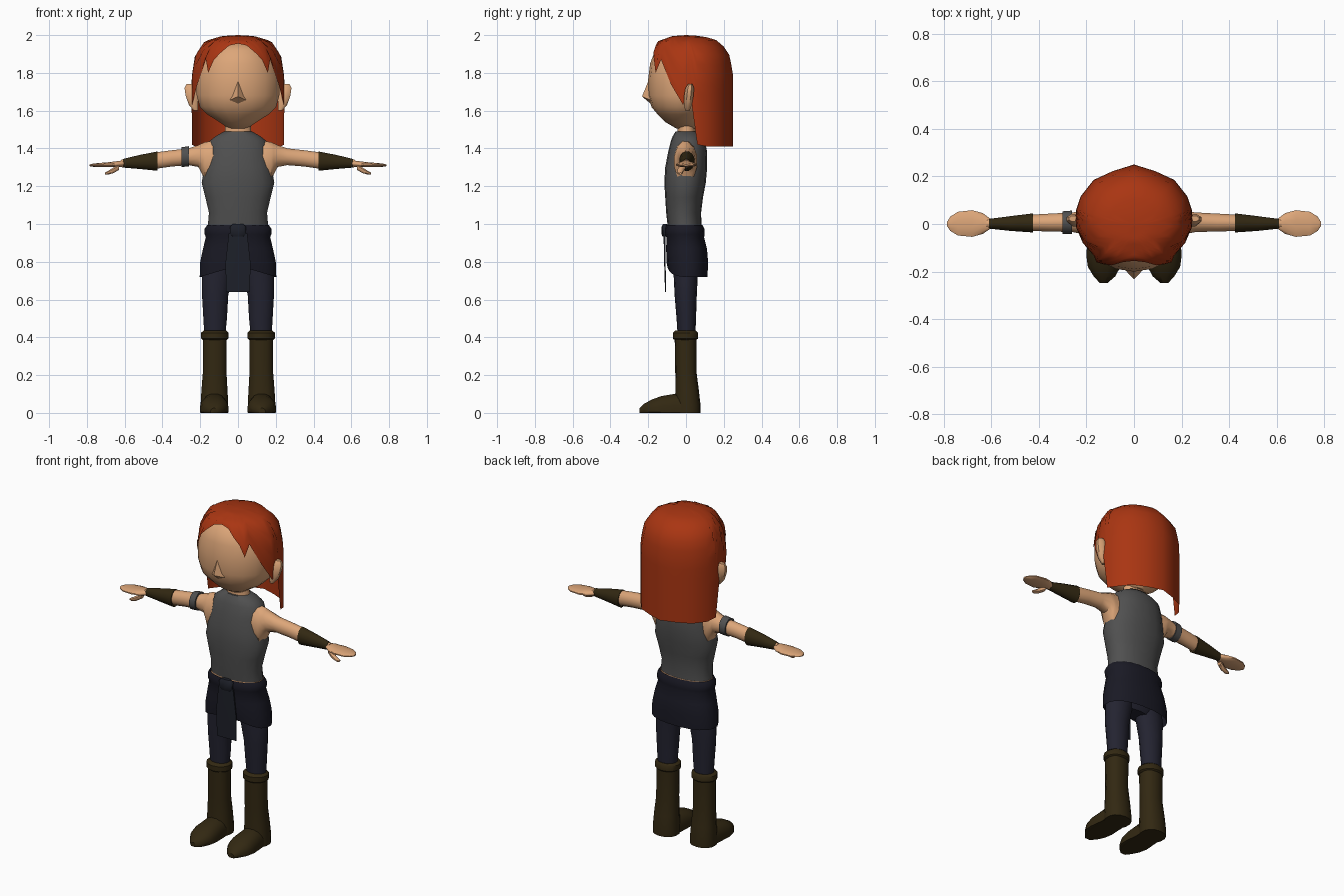
import bpy, bmesh, math
from mathutils import Vector

def material(name, r, g, b):
    m = bpy.data.materials.new(name)
    m.diffuse_color = (r, g, b, 1)
    return m

SKIN = material("skin", .72, .38, .19)
HAIR = material("red_hair", .40, .036, .006)
SHIRT = material("grey_cloth", .08, .08, .08)
LEATHER = material("brown_leather", .032, .021, .006)
PANTS = material("navy_trousers", .017, .017, .030)
WRAP = material("dark_wrap", .010, .010, .018)
FLAP = material("slate_flap", .013, .015, .023)

def finish(name, bm, mat, mirror=False, angle=45):
    bmesh.ops.remove_doubles(bm, verts=bm.verts, dist=.0005)
    bmesh.ops.recalc_face_normals(bm, faces=bm.faces)
    me = bpy.data.meshes.new(name)
    bm.to_mesh(me)
    bm.free()
    me.materials.append(mat)
    ob = bpy.data.objects.new(name, me)
    bpy.context.collection.objects.link(ob)
    if mirror:
        ob.modifiers.new("mirror", 'MIRROR')
    bpy.ops.object.select_all(action='DESELECT')
    ob.select_set(True)
    bpy.context.view_layer.objects.active = ob
    bpy.ops.object.shade_smooth_by_angle(angle=math.radians(angle))
    return ob

def loft(name, mat, axis, rings, mirror=False, n=14, p=2.0, caps=True, edit=None, angle=45):
    """Rings are (position on axis, a0, a1, b0, b1): bounds on the other two axes."""
    bm = bmesh.new()
    loops = []
    for t, a0, a1, b0, b1 in rings:
        loop = []
        for i in range(n):
            q = 2 * math.pi * (i + .5) / n
            c, s = math.cos(q), math.sin(q)
            a = (a0 + a1) / 2 + (a1 - a0) / 2 * math.copysign(abs(c) ** (2 / p), c)
            b = (b0 + b1) / 2 + (b1 - b0) / 2 * math.copysign(abs(s) ** (2 / p), s)
            co = {'x': (t, a, b), 'y': (a, t, b), 'z': (a, b, t)}[axis]
            loop.append(bm.verts.new(co))
        loops.append(loop)
    for l0, l1 in zip(loops, loops[1:]):
        for i in range(n):
            j = (i + 1) % n
            bm.faces.new((l0[i], l0[j], l1[j], l1[i]))
    if caps:
        bm.faces.new(loops[0])
        bm.faces.new(loops[-1])
    if edit:
        edit(loops)
    return finish(name, bm, mat, mirror, angle)

def body(rows):
    return [(z, -w, w, f, b) for z, w, f, b in rows]

# Head, neck, nose and ears
loft("head", SKIN, 'z', body([
    (1.505, .05, -.05, .06), (1.54, .10, -.11, .09), (1.58, .165, -.15, .12),
    (1.62, .205, -.183, .15), (1.68, .222, -.2, .17), (1.77, .225, -.2, .18),
    (1.85, .21, -.19, .18), (1.92, .165, -.163, .14), (1.96, .10, -.1, .09)]), n=18)
loft("neck", SKIN, 'z', body([(1.44, .085, -.05, .06), (1.50, .07, -.045, .05),
                              (1.56, .07, -.045, .05)]))
bm = bmesh.new()
bridge, tip, left, right, base = [bm.verts.new(c) for c in (
    (0, -.198, 1.76), (0, -.233, 1.675), (-.045, -.185, 1.655),
    (.045, -.185, 1.655), (0, -.185, 1.635))]
for f in ((bridge, left, tip), (bridge, tip, right), (tip, left, base), (tip, base, right)):
    bm.faces.new(f)
finish("nose", bm, SKIN, angle=60)
loft("ear", SKIN, 'z', [(1.60, .21, .235, -.005, .02), (1.63, .21, .262, -.012, .032),
                        (1.68, .21, .28, -.012, .042), (1.72, .21, .286, -.005, .044),
                        (1.74, .23, .275, .01, .035)], True, n=8)

# Hair: columns running from the crown to a cut hemline (x, y, hem height)
PROFILE = [(0, 2.0), (.35, 1.995), (.72, 1.968), (.93, 1.89), (1, 1.78), (1, 1.40)]
COLUMNS = [(0, -.205, 1.955), (.06, -.205, 1.945), (.105, -.195, 1.905), (.135, -.18, 1.87),
           (.16, -.163, 1.80), (.18, -.14, 1.87), (.215, -.08, 1.74), (.243, -.015, 1.63),
           (.245, .015, 1.73), (.245, .035, 1.60), (.243, .06, 1.42), (.225, .115, 1.41),
           (.17, .185, 1.41), (.09, .222, 1.41), (0, .25, 1.41)]

def strand(x, y, hem, rows=14):
    pts = []
    for (s0, z0), (s1, z1) in zip(PROFILE, PROFILE[1:]):
        pts.append(Vector((x * s0, y * s0, z0)))
        if z1 <= hem:
            k = (z0 - hem) / (z0 - z1)
            s = s0 + (s1 - s0) * k
            pts.append(Vector((x * s, y * s, hem)))
            break
    lengths = [(b - a).length for a, b in zip(pts, pts[1:])]
    out = []
    for r in range(rows + 1):
        d = sum(lengths) * r / rows
        for i, seg in enumerate(lengths):
            if d <= seg or i == len(lengths) - 1:
                out.append(pts[i].lerp(pts[i + 1], min(1, d / seg)))
                break
            d -= seg
    return out

bm = bmesh.new()
grid = [[bm.verts.new(c) for c in strand(*col)] for col in COLUMNS]
for c0, c1 in zip(grid, grid[1:]):
    for i in range(len(c0) - 1):
        bm.faces.new((c0[i], c1[i], c1[i + 1], c0[i + 1]))
finish("hair", bm, HAIR, True)

# Sleeveless shirt and the bare waist under it
loft("shirt", SHIRT, 'z', body([
    (.988, .162, -.097, .082), (1.06, .156, -.105, .08), (1.14, .175, -.11, .09),
    (1.22, .195, -.115, .105), (1.30, .18, -.11, .112), (1.38, .165, -.095, .112),
    (1.44, .152, -.08, .10), (1.465, .12, -.07, .085), (1.49, .075, -.055, .06)]), n=18, p=2.2)
loft("waist", SKIN, 'z', body([(.95, .158, -.093, .08), (.996, .163, -.098, .083)]), n=18, p=2.2)

# Arms, hands and bracers
loft("arm", SKIN, 'x', [(.13, -.065, .06, 1.215, 1.445), (.175, -.065, .06, 1.22, 1.437),
                        (.19, -.055, .06, 1.26, 1.43), (.21, -.045, .055, 1.30, 1.42),
                        (.26, -.035, .05, 1.31, 1.402), (.35, -.033, .045, 1.303, 1.392),
                        (.44, -.03, .04, 1.29, 1.38), (.62, -.018, .02, 1.30, 1.34)], True, n=12)
loft("bracer", LEATHER, 'x', [(.425, -.037, .046, 1.28, 1.386), (.52, -.03, .034, 1.29, 1.367),
                              (.61, -.02, .022, 1.298, 1.345)], True, n=12)
loft("hand", SKIN, 'x', [(.60, -.018, .02, 1.303, 1.338), (.635, -.043, .047, 1.30, 1.334),
                         (.68, -.056, .06, 1.30, 1.328), (.74, -.05, .053, 1.301, 1.323),
                         (.772, -.03, .032, 1.303, 1.319), (.785, -.01, .01, 1.306, 1.315)],
     True, n=12)
loft("thumb", SKIN, 'x', [(.63, -.035, .0, 1.285, 1.32), (.66, -.045, -.012, 1.268, 1.30),
                          (.69, -.045, -.018, 1.26, 1.28), (.705, -.036, -.024, 1.262, 1.272)],
     True, n=8)
loft("arm_band", SHIRT, 'x', [(-.30, -.043, .055, 1.30, 1.408), (-.26, -.043, .058, 1.303, 1.414)],
     n=12)

# Trousers
loft("hips", PANTS, 'z', body([(.73, .10, -.05, .05), (.78, .175, -.075, .075),
                               (.88, .165, -.085, .08), (.965, .155, -.09, .075)]))
loft("trouser_leg", PANTS, 'z', [(.42, .065, .18, -.045, .05), (.50, .057, .185, -.05, .053),
                                 (.62, .05, .192, -.06, .057), (.72, .03, .193, -.065, .062),
                                 (.80, .01, .18, -.07, .065)], True)

# Garment tied round the waist, its hem rising at the front
def raise_front(loops):
    for v in loops[0]:
        if v.co.y < 0:
            v.co.z += .06 * max(0, 1 - abs(v.co.x) / .2)

loft("waist_wrap", WRAP, 'z', body([
    (.72, .205, -.098, .115), (.80, .202, -.105, .118), (.87, .187, -.106, .112),
    (.93, .172, -.105, .097), (.945, .178, -.11, .10), (.975, .178, -.112, .098),
    (.995, .165, -.105, .088)]), n=20, p=2.3, caps=False, edit=raise_front)
loft("front_flap", FLAP, 'z', [(.64, -.065, .065, -.111, -.105), (.80, -.067, .067, -.116, -.108),
                               (.95, -.05, .05, -.119, -.108)], n=8, p=8)
loft("wrap_knot", FLAP, 'z', body([(.935, .03, -.125, -.10), (.95, .045, -.13, -.095),
                                   (.985, .045, -.13, -.095), (1.0, .03, -.122, -.10)]), n=10, p=3)

# Boots
loft("boot_shaft", LEATHER, 'z', [(0, .05, .2, -.06, .077), (.04, .05, .2, -.06, .077),
                                  (.12, .054, .195, -.056, .068), (.22, .06, .187, -.057, .055),
                                  (.40, .058, .187, -.06, .055)], True, p=2.3)
loft("boot_cuff", LEATHER, 'z', [(.384, .06, .185, -.058, .053), (.394, .048, .197, -.07, .064),
                                 (.424, .048, .197, -.07, .064), (.435, .06, .185, -.058, .053)],
     True)
def flatten(loops):
    for loop in loops:
        for v in loop:
            v.co.z = max(0, v.co.z)

loft("boot_foot", LEATHER, 'y', [(.03, .06, .19, -.06, .10), (-.06, .055, .195, -.06, .102),
                                 (-.13, .05, .202, -.05, .09), (-.18, .056, .195, -.035, .072),
                                 (-.22, .078, .17, -.025, .05), (-.247, .11, .145, -.01, .025)],
     True, n=16, p=2.3, edit=flatten)
